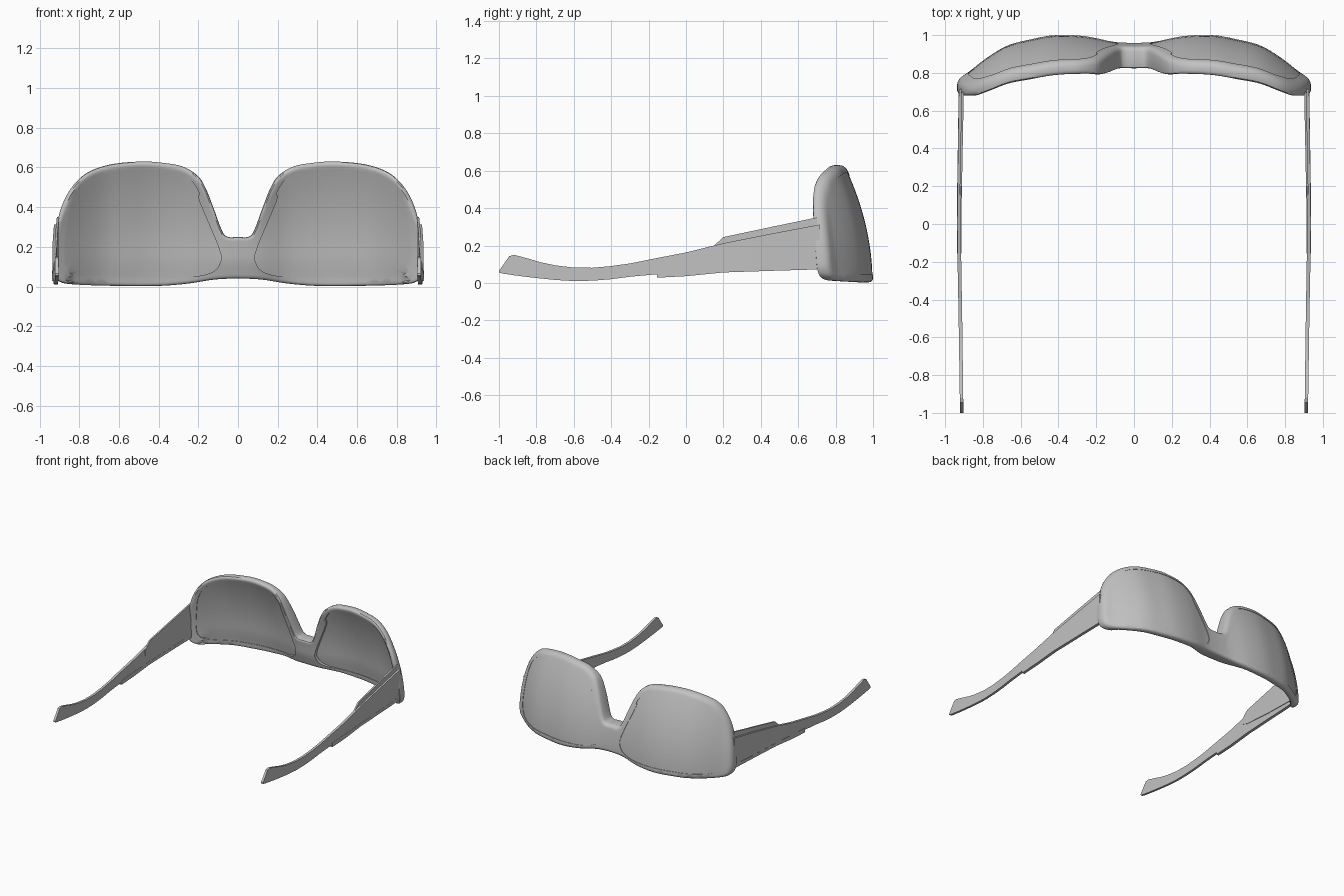
import bpy, bmesh, math
from mathutils import Vector
from mathutils.geometry import delaunay_2d_cdt

if "Cube" in bpy.data.objects:
    bpy.data.objects.remove(bpy.data.objects["Cube"])

grey = bpy.data.materials.new("plain grey")
grey.diffuse_color = (0.54, 0.54, 0.54, 1)
grey.use_nodes = True
grey.node_tree.nodes["Principled BSDF"].inputs["Base Color"].default_value = grey.diffuse_color


def finish(name, bm, angle=35):
    bmesh.ops.recalc_face_normals(bm, faces=bm.faces)
    me = bpy.data.meshes.new(name)
    bm.to_mesh(me)
    bm.free()
    ob = bpy.data.objects.new(name, me)
    bpy.context.collection.objects.link(ob)
    me.materials.append(grey)
    bpy.ops.object.select_all(action='DESELECT')
    ob.select_set(True)
    bpy.context.view_layer.objects.active = ob
    bpy.ops.object.shade_smooth_by_angle(angle=math.radians(angle))
    return ob


def smooth_loop(pts, n=4):
    """Closed Catmull-Rom curve through the points."""
    p = [Vector(q) for q in pts]
    out = []
    for i in range(len(p)):
        a, b, c, d = (p[(i + k) % len(p)] for k in (-1, 0, 1, 2))
        for s in range(n):
            t = s / n
            out.append(0.5 * (2 * b + (c - a) * t + (2 * a - 5 * b + 4 * c - d) * t * t
                              + (3 * b - a - 3 * c + d) * t ** 3))
    return out


def inside(p, loop):
    hit = False
    for a, b in zip(loop, loop[1:] + loop[:1]):
        if (a.y > p.y) != (b.y > p.y) and p.x < (b.x - a.x) * (p.y - a.y) / (b.y - a.y) + a.x:
            hit = not hit
    return hit


def distance(p, loop):
    best = 9.0
    for a, b in zip(loop, loop[1:] + loop[:1]):
        ab = b - a
        t = max(0, min(1, (p - a).dot(ab) / max(ab.length_squared, 1e-12)))
        best = min(best, (p - a - ab * t).length)
    return best


def interp(table, x):
    """Smooth curve through (x, value) pairs."""
    i = 0
    while i < len(table) - 2 and x > table[i + 1][0]:
        i += 1
    slope = lambda k: ((table[min(k + 1, len(table) - 1)][1] - table[max(k - 1, 0)][1])
                       / (table[min(k + 1, len(table) - 1)][0] - table[max(k - 1, 0)][0]))
    (x0, y0), (x1, y1) = table[i], table[i + 1]
    h = x1 - x0
    t = (x - x0) / h
    return (y0 * (2 * t**3 - 3 * t**2 + 1) + y1 * (3 * t**2 - 2 * t**3)
            + h * slope(i) * (t**3 - 2 * t**2 + t) + h * slope(i + 1) * (t**3 - t**2))


# Wrapped, tilted front surface and rim depth
WRAP = [(0, .96), (.1, .965), (.26, .995), (.42, 1.0), (.55, .977), (.67, .945),
        (.78, .88), (.87, .81), (.94, .765)]


def face_y(p):
    return interp(WRAP, abs(p.x)) - 0.38 * p.y ** 2


def back_y(p, nose):
    """Inner surface; the nose side is thicker by the given amount."""
    d = .072 + nose * math.exp(-(p.x / .2) ** 4)
    if abs(p.x) < .85:
        t = max(0, min(1, p.y / .15))
        d *= .75 + .25 * t * t * (3 - 2 * t)
    return max(face_y(p) - d, .68 + .5 * max(0, .07 - p.y))


def round_over(d, r):
    return r - math.sqrt(max(0, r * r - (r - d) ** 2)) if d < r else 0


def frame_front_y(p):
    return face_y(p) - round_over(distance(p, outline), .024)


def frame_back_y(p):
    radius = .014 + .014 * max(0, min(1, (p.y - .4) / .15))
    y = back_y(p, .043) + round_over(distance(p, outline), radius)
    return min(y, frame_front_y(p) - .008)


def plate(name, outer, holes, front, back, rings=(), step=.04):
    """Curved sheet cut to an outline with holes, closed by edge walls."""
    pts, edges = [], []
    for loop in [outer] + holes:
        s = len(pts)
        pts += loop
        edges += [(s + i, s + (i + 1) % len(loop)) for i in range(len(loop))]
    for r in rings:
        for i, p in enumerate(outer):
            t = (outer[(i + 1) % len(outer)] - outer[i - 1]).normalized()
            q = p + Vector((t.y, -t.x)) * r
            if inside(q, outer) and distance(q, outer) > r * .9 and not any(inside(q, h) for h in holes):
                pts.append(q)
    gap = max(rings, default=0) + step * .4
    for i in range(-round(1 / step), round(1 / step) + 1):
        for j in range(0, round(.66 / step)):
            q = Vector((i * step, j * step))
            if (inside(q, outer) and distance(q, outer) > gap
                    and not any(inside(q, h) or distance(q, h) < step * .3 for h in holes)):
                pts.append(q)
    vs, _, tris, *_ = delaunay_2d_cdt(pts, edges, [], 0, 1e-5)
    bm = bmesh.new()
    fv = [bm.verts.new((v.x, front(v), v.y)) for v in vs]
    bv = [bm.verts.new((v.x, back(v), v.y)) for v in vs]
    count = {}
    for t in tris:
        c = (vs[t[0]] + vs[t[1]] + vs[t[2]]) / 3
        if not inside(c, outer) or any(inside(c, h) for h in holes):
            continue
        bm.faces.new([fv[k] for k in t])
        bm.faces.new([bv[k] for k in reversed(t)])
        for a, b in zip(t, list(t[1:]) + [t[0]]):
            count.setdefault((min(a, b), max(a, b)), []).append((a, b))
    for uses in count.values():
        if len(uses) == 1:
            a, b = uses[0]
            bm.faces.new((fv[b], fv[a], bv[a], bv[b]))
    bmesh.ops.delete(bm, geom=[v for v in bm.verts if not v.link_faces], context='VERTS')
    return finish(name, bm)


# Outlines in x, z: half of the frame and one lens opening
half = [(0, .25), (.05, .25), (.08, .28), (.125, .40), (.165, .50), (.205, .56), (.28, .605),
        (.37, .622), (.47, .63), (.6, .622), (.7, .60), (.78, .56), (.845, .49), (.89, .40),
        (.92, .28), (.934, .15), (.932, .07), (.90, .025), (.82, .01), (.6, .003), (.4, .003),
        (.25, .015), (.12, .035), (0, .04)]
outline = smooth_loop(half + [(-x, z) for x, z in half[-2:0:-1]])
opening = [(.195, .47), (.195, .43), (.095, .19), (.09, .12), (.135, .07), (.26, .047),
           (.55, .045), (.80, .05), (.86, .085), (.875, .14), (.87, .24), (.84, .41), (.78, .51),
           (.69, .565), (.485, .59), (.31, .575), (.24, .54)]
right = smooth_loop(opening)
left = [Vector((-p.x, p.y)) for p in reversed(right)]

plate("frame_front", outline, [right, left], frame_front_y, frame_back_y,
      rings=(.003, .009, .018, .027), step=.025)
for side, loop in (("right", right), ("left", left)):
    plate(side + "_lens", loop, [], lambda p: face_y(p) - .004, lambda p: back_y(p, .02) + .004)


def arm(name, stations, x_mid, width, sign):
    """Loft of upright rectangles along y; stations are (y, bottom, top)."""
    bm = bmesh.new()
    rows = []
    for y, lo, hi in stations:
        x, w = x_mid(y), width(y) / 2
        rows.append([bm.verts.new((sign * (x + dx), y, z))
                     for dx, z in ((-w, lo), (w, lo), (w, hi), (-w, hi))])
    for a, b in zip(rows, rows[1:]):
        for k in range(4):
            bm.faces.new((a[k], a[(k + 1) % 4], b[(k + 1) % 4], b[k]))
    bm.faces.new(rows[0])
    bm.faces.new(rows[-1][::-1])
    return finish(name, bm, 30)


# Temple arms with curved ear tips
temple = [(-1.0, .055, .065), (-.975, .049, .10), (-.945, .045, .143), (-.92, .041, .15),
          (-.85, .032, .132), (-.78, .024, .111), (-.7, .016, .094), (-.6, .01, .082),
          (-.5, .012, .081), (-.4, .02, .09), (-.3, .033, .104), (-.16, .046, .132),
          (0, .05, .163), (.2, .06, .212), (.45, .068, .262), (.715, .078, .312)]
mid = [(-1, .912), (-.5, .919), (0, .926), (.75, .916)]
# Raised inner plate and thin strip below
raised = [(.14, .15, .19), (.2, .13, .245), (.45, .11, .298), (.70, .10, .35)]
strip = [(-.155, .028, .06), (0, .036, .07), (.2, .056, .08), (.5, .066, .09), (.70, .072, .10)]
for side, s in (("right", 1), ("left", -1)):
    arm(side + "_temple", temple, lambda y: interp(mid, y), lambda y: .018 + .004 * (y + 1) / 2, s)
    arm(side + "_temple_inner_plate", raised, lambda y: interp(mid, y) - .007 - .004 * y,
        lambda y: .012, s)
    arm(side + "_temple_lower_strip", strip, lambda y: interp(mid, y), lambda y: .023, s)
